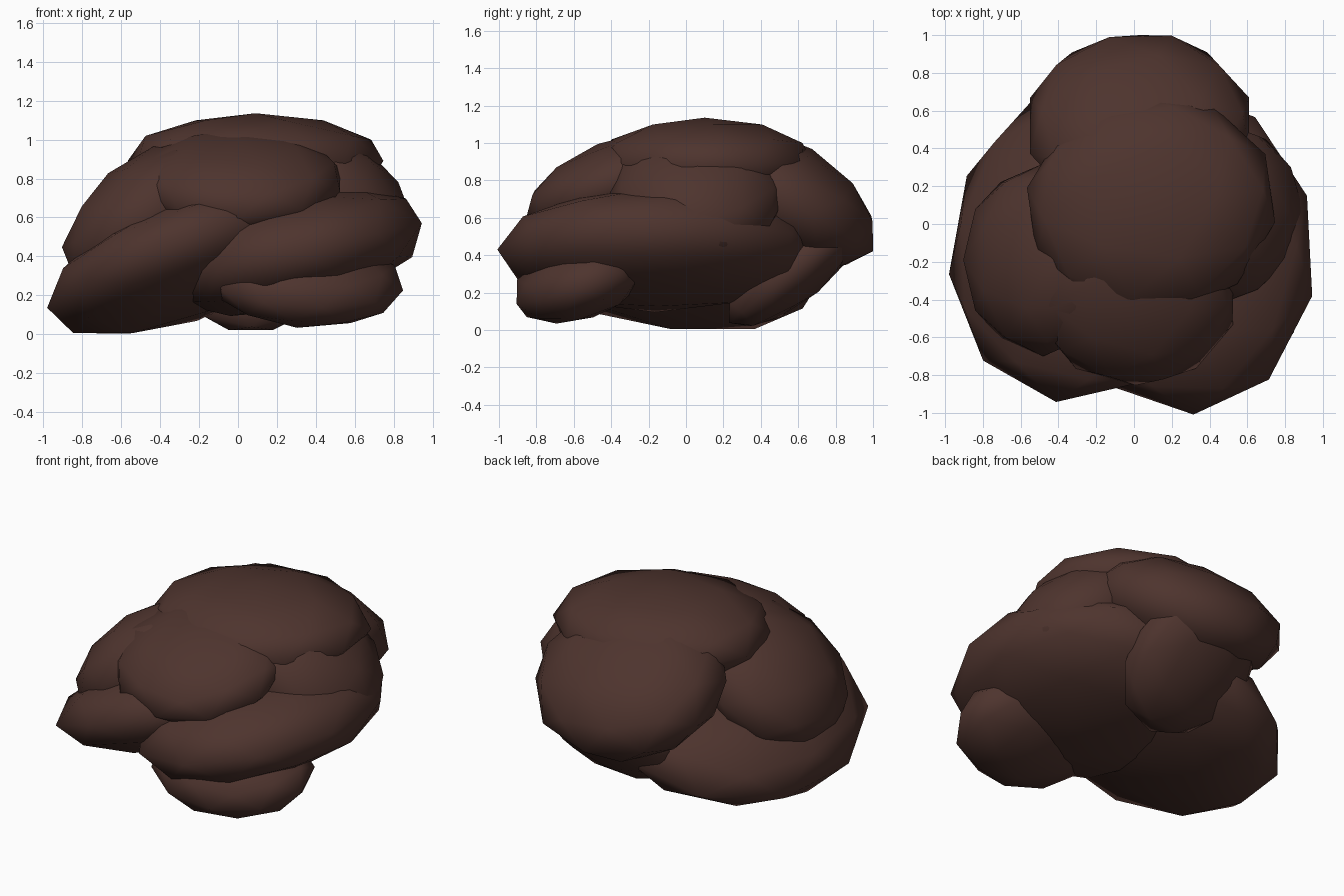
import bpy
from math import radians
from mathutils import Matrix, Euler

if "Cube" in bpy.data.objects:
    bpy.data.objects.remove(bpy.data.objects["Cube"])

# Single dark brown colour
brown = bpy.data.materials.new("dark_brown")
brown.diffuse_color = (0.076, 0.034, 0.027, 1)
brown.use_nodes = True
brown.node_tree.nodes["Principled BSDF"].inputs["Base Color"].default_value = brown.diffuse_color


def lobe(name, centre, radii, tilt):
    """Flattened, tilted low-poly ball with smooth shading."""
    bpy.ops.mesh.primitive_ico_sphere_add(subdivisions=2, radius=1)
    ob = bpy.context.object
    ob.name = name
    rot = Euler([radians(a) for a in tilt]).to_matrix().to_4x4()
    ob.data.transform(Matrix.Translation(centre) @ rot @ Matrix.Diagonal((*radii, 1)))
    ob.data.materials.append(brown)
    ob.data.shade_smooth()
    return ob


# Upper tier: a cap with four lobes sloping away from it
lobe("top_lobe", (0.09, 0.10, 0.89), (0.67, 0.59, 0.245), (0, 0, 8))
lobe("front_upper_lobe", (0.01, -0.39, 0.79), (0.54, 0.50, 0.22), (22, 0, 0))
lobe("back_upper_lobe", (0.03, 0.52, 0.71), (0.61, 0.56, 0.30), (-31, 0, 0))
lobe("left_upper_lobe", (-0.48, -0.19, 0.605), (0.50, 0.51, 0.29), (0, -40, 0))
lobe("right_upper_lobe", (0.46, 0.06, 0.73), (0.50, 0.48, 0.30), (0, 36, 0))

# Middle tier: two large slabs leaning over each other
lobe("left_lower_slab", (-0.26, -0.10, 0.385), (0.77, 0.86, 0.29), (-6, -22, -8))
lobe("right_lower_slab", (0.27, -0.15, 0.43), (0.71, 0.86, 0.31), (0, -12, 3))

# Underside lobes
lobe("front_under_lobe", (0.36, -0.565, 0.265), (0.50, 0.37, 0.21), (20, 0, 12))
lobe("back_under_lobe", (0.07, 0.59, 0.34), (0.42, 0.47, 0.18), (40, 0, 0))
